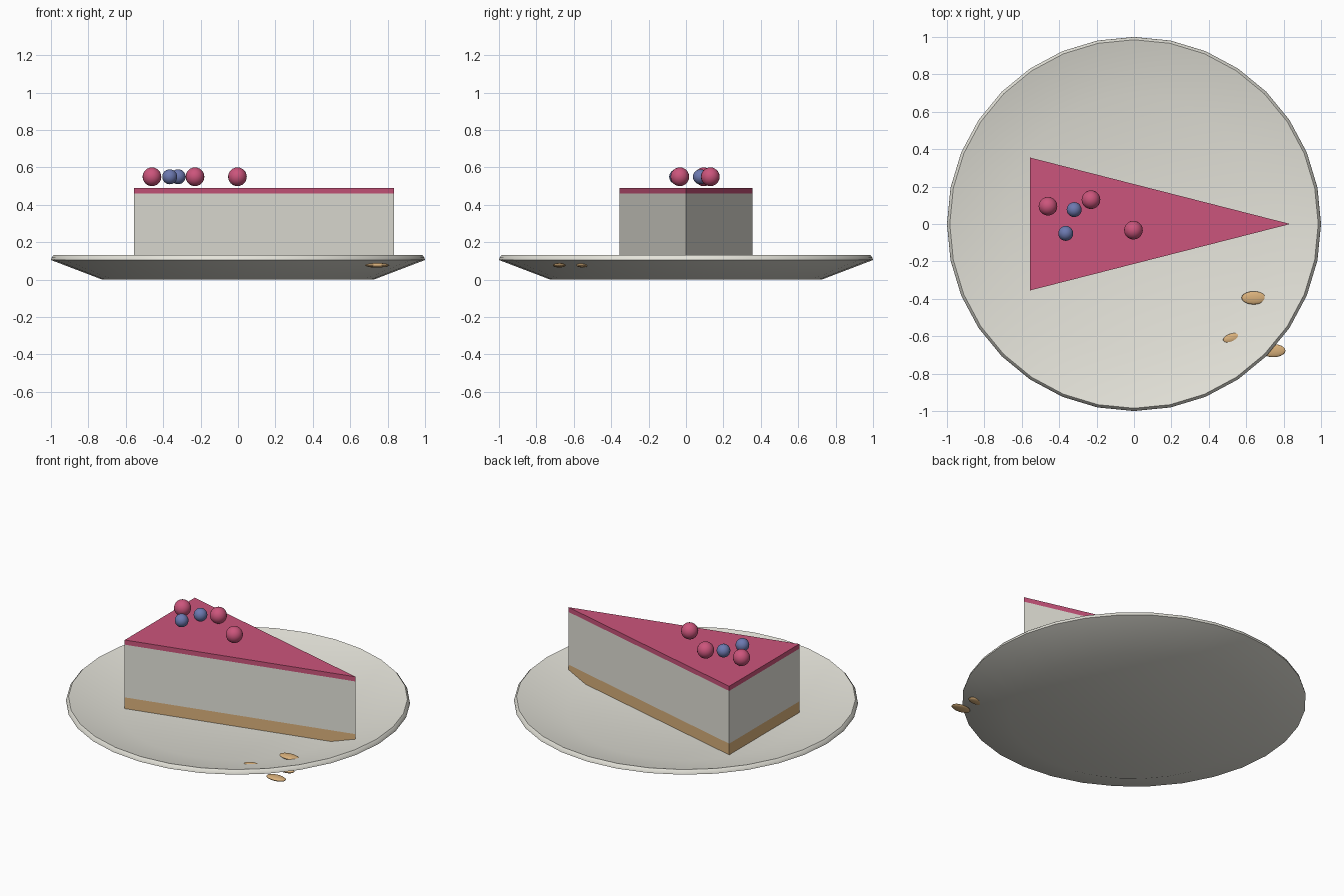
import bpy, bmesh, math

if "Cube" in bpy.data.objects:
    bpy.data.objects.remove(bpy.data.objects["Cube"])


def material(name, rgb):
    m = bpy.data.materials.new(name)
    m.diffuse_color = (*rgb, 1)
    m.use_nodes = True
    m.node_tree.nodes["Principled BSDF"].inputs["Base Color"].default_value = m.diffuse_color
    return m


white = material("porcelain_cream", (0.78, 0.77, 0.70))
tan = material("biscuit", (0.70, 0.44, 0.20))
red = material("raspberry", (0.60, 0.09, 0.20))
blue = material("blueberry", (0.15, 0.19, 0.43))


def finish(name, bm, mat, smooth=True):
    bmesh.ops.recalc_face_normals(bm, faces=bm.faces)
    me = bpy.data.meshes.new(name)
    bm.to_mesh(me)
    bm.free()
    me.materials.append(mat)
    ob = bpy.data.objects.new(name, me)
    bpy.context.collection.objects.link(ob)
    if smooth:
        bpy.ops.object.select_all(action='DESELECT')
        ob.select_set(True)
        bpy.context.view_layer.objects.active = ob
        bpy.ops.object.shade_smooth_by_angle(angle=math.radians(30))
    return ob


def lathe(name, profile, mat, n=32):
    """Revolve (radius, z) points and cap both ends."""
    bm = bmesh.new()
    rings = [[bm.verts.new((r * math.cos(2 * math.pi * i / n),
                            r * math.sin(2 * math.pi * i / n), z))
              for i in range(n)] for r, z in profile]
    for a, b in zip(rings, rings[1:]):
        for i in range(n):
            j = (i + 1) % n
            bm.faces.new((a[i], a[j], b[j], b[i]))
    bm.faces.new(rings[0])
    bm.faces.new(rings[-1])
    return finish(name, bm, mat)


def wedge(name, z0, z1, mat):
    """Triangular slice layer between two heights."""
    bm = bmesh.new()
    base = bm.faces.new([bm.verts.new((x, y, z0)) for x, y in
                         ((-0.555, -0.355), (0.835, 0), (-0.555, 0.355))])
    ext = bmesh.ops.extrude_face_region(bm, geom=[base], use_keep_orig=True)
    for v in ext["geom"]:
        if isinstance(v, bmesh.types.BMVert):
            v.co.z = z1
    return finish(name, bm, mat, smooth=False)


def ball(name, loc, size, mat, turn=0):
    bm = bmesh.new()
    bmesh.ops.create_uvsphere(bm, u_segments=20, v_segments=12, radius=1)
    ob = finish(name, bm, mat)
    ob.location, ob.scale = loc, size
    ob.rotation_euler.z = math.radians(turn)
    return ob


# Plate with flat foot, flared wall and thin rim
lathe("plate", [(0.725, 0), (1.0, 0.105), (0.997, 0.118), (0.985, 0.131),
                (0.972, 0.128), (0.69, 0.05)], white)

# Cake layers
wedge("crust", 0.05, 0.122, tan)
wedge("cream_filling", 0.122, 0.46, white)
wedge("fruit_glaze", 0.46, 0.49, red)

# Berries
for i, (x, y) in enumerate(((-0.46, 0.095), (-0.23, 0.13), (-0.003, -0.033))):
    ball(f"raspberry_{i + 1}", (x, y, 0.55), (0.05,) * 3, red)
for i, (x, y) in enumerate(((-0.365, -0.05), (-0.32, 0.077))):
    ball(f"blueberry_{i + 1}", (x, y, 0.55), (0.04,) * 3, blue)

# Crumbs on the plate edge
for i, (x, y, a, b, turn) in enumerate(((0.64, -0.395, 0.065, 0.035, 0),
                                        (0.525, -0.61, 0.05, 0.025, 15),
                                        (0.745, -0.677, 0.065, 0.035, 0),
                                        (0.73, -0.555, 0.055, 0.03, 0))):
    ball(f"crumb_{i + 1}", (x, y, 0.077), (a, b, 0.012), tan, turn)
